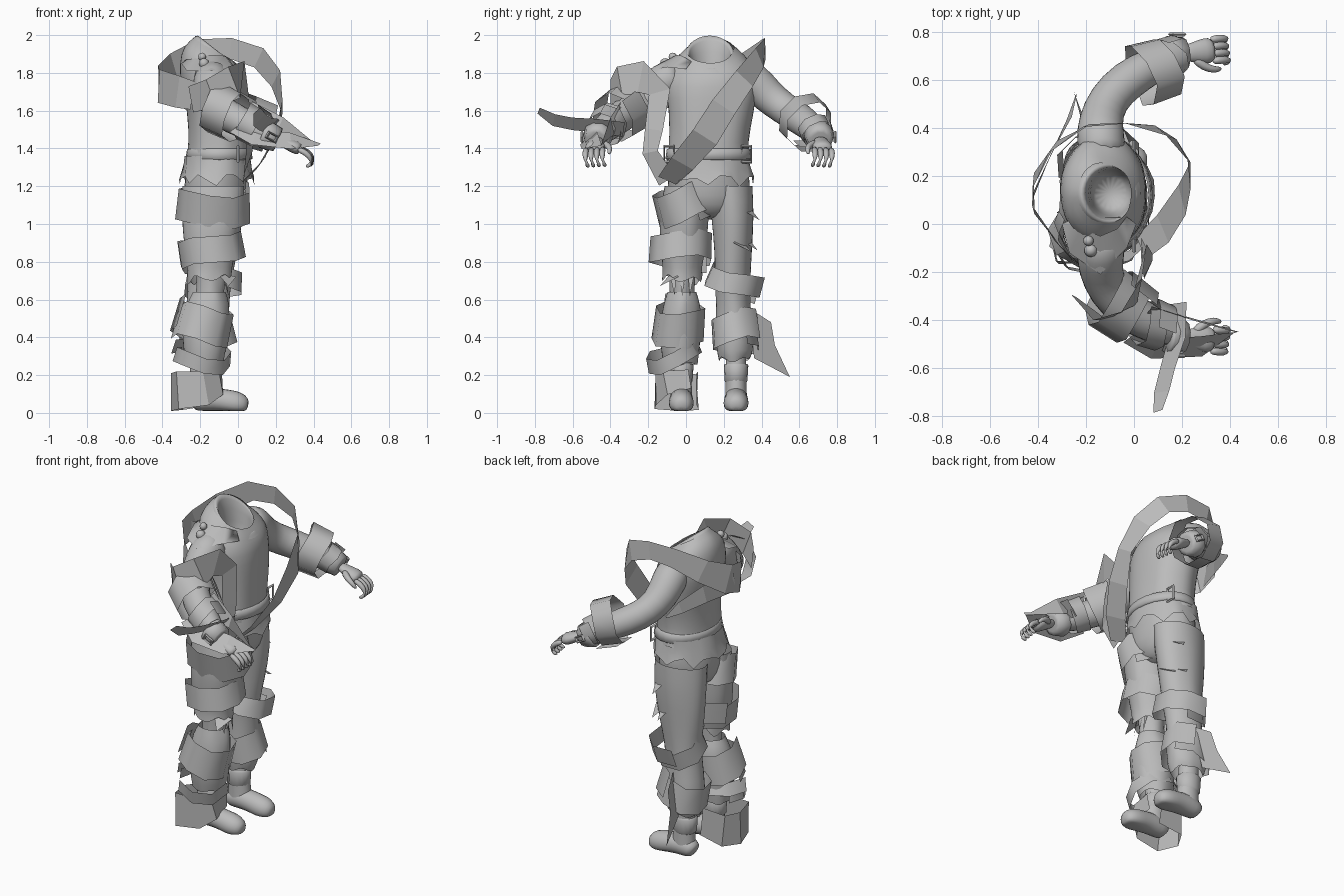
import bpy, bmesh, math, random
from mathutils import Vector, Matrix

if "Cube" in bpy.data.objects:
    bpy.data.objects.remove(bpy.data.objects["Cube"])

random.seed(4)
grey = bpy.data.materials.new("cloth_grey")
grey.diffuse_color = (0.5, 0.5, 0.5, 1)
grey.use_nodes = True
grey.node_tree.nodes["Principled BSDF"].inputs["Base Color"].default_value = grey.diffuse_color


def make(name, bm, smooth=True, subdiv=0):
    bmesh.ops.recalc_face_normals(bm, faces=bm.faces)
    for f in bm.faces:
        f.smooth = smooth
    me = bpy.data.meshes.new(name)
    bm.to_mesh(me)
    bm.free()
    me.materials.append(grey)
    ob = bpy.data.objects.new(name, me)
    bpy.context.collection.objects.link(ob)
    if subdiv:
        mod = ob.modifiers.new("smooth", 'SUBSURF')
        mod.levels = mod.render_levels = subdiv
    return ob


def skin(name, rings, cap=(True, True), subdiv=1, smooth=True):
    """Bridge equal rings of points into one surface."""
    bm = bmesh.new()
    vs = [[bm.verts.new(p) for p in r] for r in rings]
    n = len(vs[0])
    for a, b in zip(vs, vs[1:]):
        for i in range(n):
            bm.faces.new((a[i], a[(i + 1) % n], b[(i + 1) % n], b[i]))
    if cap[0]:
        bm.faces.new(vs[0])
    if cap[1]:
        bm.faces.new(vs[-1])
    return make(name, bm, smooth, subdiv)


def loft(name, rings, n=16, cap=(False, False), subdiv=1, tilt=None, jag=0.0, fold=0.008):
    """Stacked ellipses (x, y, z, rx, ry); jag tears the last ring."""
    out = []
    for k, (x, y, z, rx, ry) in enumerate(rings):
        ring = []
        for i in range(n):
            a = 2 * math.pi * i / n
            f = 1 + random.uniform(-fold, fold) / rx
            dz = (tilt[k] * rx * math.cos(a)) if tilt else 0
            if jag and k == len(rings) - 1:
                dz += random.uniform(0, jag) - (jag if i % 3 == 0 else 0)
            ring.append((x + rx * f * math.cos(a), y + ry * f * math.sin(a), z + dz))
        out.append(ring)
    return skin(name, out, cap, subdiv)


def tube(name, pts, n=10, flat=1.0, floor=None, subdiv=1, cap=(True, True)):
    """Tube through (x, y, z, radius); flat squashes it vertically."""
    p = [Vector(q[:3]) for q in pts]
    rings = []
    for i, q in enumerate(pts):
        t = (p[min(i + 1, len(p) - 1)] - p[max(i - 1, 0)]).normalized()
        side = t.cross(Vector((0, 0, 1)))
        side = side.normalized() if side.length > 0.05 else Vector((0, 1, 0))
        up = side.cross(t)
        ring = []
        for k in range(n):
            a = 2 * math.pi * k / n
            v = p[i] + side * q[3] * math.cos(a) + up * q[3] * flat * math.sin(a)
            if floor is not None:
                v.z = max(v.z, floor)
            ring.append(v)
        rings.append(ring)
    return skin(name, rings, cap, subdiv)


def ribbon(name, pts, axis=(0, 0), across=None, lead=0):
    """Strip through (x, y, z, width), tangent around a vertical axis;
    the first lead points are spread along the across direction instead."""
    bm = bmesh.new()
    p = [Vector(q[:3]) for q in pts]
    rows = []
    for i, q in enumerate(pts):
        t = (p[min(i + 1, len(p) - 1)] - p[max(i - 1, 0)]).normalized()
        rad = Vector((p[i].x - axis[0], p[i].y - axis[1], 0)).normalized()
        w = t.cross(rad).normalized()
        if i < lead:
            u = Vector(across)
            w = (u - t * u.dot(t)).normalized()
        w *= q[3] / 2
        rows.append((bm.verts.new(p[i] + w), bm.verts.new(p[i] - w)))
    for a, b in zip(rows, rows[1:]):
        bm.faces.new((a[0], b[0], b[1], a[1]))
    return make(name, bm, False)


def wrap(name, c, axis, rx, ry, w, start=0, n=8, flare=1.06):
    """Strip wound a bit over one turn around a limb."""
    bm = bmesh.new()
    q = Vector((0, 0, 1)).rotation_difference(Vector(axis))
    rows = []
    for i in range(n + 2):
        a = start + 2 * math.pi * i / n
        g = 1 + 0.1 * i / n
        rise = 0.015 * math.sin(2 * a) + 0.04 * (i / n - 0.5)
        row = []
        for s, f in ((-1, flare), (1, 1)):
            v = Vector((rx * g * f * math.cos(a), ry * g * f * math.sin(a), rise + s * w / 2))
            row.append(bm.verts.new(Vector(c) + q @ v))
        rows.append(row)
    for a, b in zip(rows, rows[1:]):
        bm.faces.new((a[0], b[0], b[1], a[1]))
    return make(name, bm, True)


def flap(name, *pts):
    bm = bmesh.new()
    bm.faces.new([bm.verts.new(p) for p in pts])
    return make(name, bm, False)


def buckle(name, loc, rot, r=0.05):
    bpy.ops.mesh.primitive_torus_add(major_segments=4, minor_segments=4, major_radius=r,
                                     minor_radius=0.008, location=loc, rotation=rot)
    ob = bpy.context.object
    ob.name = name
    ob.data.transform(Matrix.Diagonal((1.3, .8, 1, 1)) @ Matrix.Rotation(math.pi / 4, 4, 'Z'))
    ob.data.materials.append(grey)


# Tunic, torn hem, collar and belt
loft("tunic", [(-.12, .13, 1.92, .115, .125), (-.14, .135, 1.88, .155, .185), (-.14, .14, 1.82, .175, .235),
               (-.13, .135, 1.74, .18, .25), (-.105, .13, 1.6, .165, .23), (-.105, .12, 1.42, .163, .212),
               (-.11, .12, 1.32, .172, .222)], n=20, tilt=[-.6, -.4, -.2, 0, 0, 0, 0])
loft("tunic_hem", [(-.11, .12, 1.36, .168, .218), (-.112, .12, 1.29, .183, .23), (-.114, .117, 1.23, .198, .245)],
     n=24, subdiv=0, jag=.035)
loft("collar", [(-.12, .13, 1.87, .15, .15), (-.105, .125, 1.915, .118, .125), (-.1, .125, 1.915, .105, .112),
                (-.09, .13, 1.8, .09, .095), (-.1, .13, 1.68, .08, .08)], tilt=[-.5, -.8, -.8, -.4, 0], fold=.003,
     cap=(False, True))
loft("belt", [(-.1, .12, 1.40, .16, .214), (-.1, .12, 1.395, .17, .222), (-.1, .12, 1.345, .178, .229),
              (-.1, .12, 1.34, .165, .22)], n=24, subdiv=0, fold=0)
for y in (-.09, .32):
    buckle("belt_buckle", (0, y, 1.37), (0, math.pi / 2, 0), .045)

# Trousers
loft("trouser_seat", [(-.11, .117, 1.3, .165, .215), (-.12, .117, 1.2, .17, .225), (-.125, .117, 1.1, .165, .215),
                      (-.13, .117, 1.02, .1, .12)], cap=(False, True))
loft("right_trouser_leg", [(-.13, .0, 1.2, .17, .12), (-.13, -.01, 1.05, .17, .14), (-.145, -.015, .87, .145, .125),
                           (-.15, -.02, .76, .12, .1), (-.15, -.02, .7, .12, .11)], jag=.06)
loft("left_trouser_leg", [(-.13, .235, 1.2, .17, .12), (-.13, .245, 1.05, .168, .115), (-.14, .25, .85, .143, .1),
                          (-.15, .245, .7, .115, .095), (-.16, .25, .58, .112, .09), (-.17, .26, .42, .125, .105),
                          (-.17, .26, .32, .12, .1), (-.17, .26, .28, .1, .085)], jag=.02)
loft("right_shin_cloth", [(-.15, -.02, .64, .09, .08), (-.16, -.02, .58, .115, .1), (-.17, -.03, .48, .125, .115),
                          (-.18, -.03, .34, .12, .105), (-.18, -.03, .25, .1, .09)], jag=.02)
loft("right_knee", [(-.15, -.02, .85, .08, .08), (-.14, -.02, .7, .075, .065), (-.16, -.025, .55, .07, .065)])

# Boots
for side, y in (("right", -.025), ("left", .265)):
    loft(side + "_boot_cuff", [(-.18, y, .26, .065, .06), (-.18, y, .25, .075, .065), (-.18, y, .17, .07, .06),
                               (-.18, y, .16, .06, .055)], subdiv=0, fold=0)
    loft(side + "_boot_shaft", [(-.18, y, .32, .06, .055), (-.175, y, .17, .065, .055), (-.17, y, .06, .075, .06)], fold=0)
    tube(side + "_boot_foot", [(-.25, y, .05, .035), (-.235, y, .06, .06), (-.16, y, .075, .068), (-.09, y, .065, .066),
                               (-.02, y, .05, .074), (.03, y, .04, .06), (.055, y, .035, .03)], floor=.01)

# Sleeves, cuffs and hands, mirrored about the body's middle
MID = .12
arm = [(-.13, .14, 1.8, .1), (-.14, .24, 1.76, .105), (-.14, .31, 1.68, .097), (-.11, .4, 1.61, .088),
       (-.03, .48, 1.56, .088), (.08, .545, 1.51, .08), (.2, .59, 1.45, .05)]
for side, s in (("right", -1), ("left", 1)):
    path = [(x, MID + s * y, z, r) for x, y, z, r in arm]
    tube(side + "_sleeve", path, n=12)
    w = Vector(path[-1][:3])
    d = Vector((.13, s * .015, -.055)).normalized()
    across = (Vector((-d.y * s, d.x * s, -.045))).normalized()
    a, b = w - d * .07, w + d * .01
    tube(side + "_cuff", [(*a, .075), (*(a + d * .01), .08), (*b, .068), (*(b + d * .005), .045)], subdiv=0)
    buckle(side + "_cuff_buckle", w + Vector((-.02, s * .08, .01)), (math.pi / 2, .5, 0), .028)
    palm = [w, w + d * .05, w + d * .1, w + d * .15]
    tube(side + "_palm", [(*q, r) for q, r in zip(palm, (.036, .042, .058, .056))], flat=.65)
    for i in range(4):
        k = palm[3] + across * (i - 1.5) * .03
        down = Vector((-.1, -.25 * s, -1))
        pts = [k - d * .02, k + d * .03, k + d * .065 + down * .02, k + d * .065 + down * .05, k + d * .035 + down * .075]
        tube(side + "_finger", [(*q, r) for q, r in zip(pts, (.019, .019, .017, .016, .01))], n=6)
    pts = [w + d * .05 - across * .02, w + d * .09 - across * .065, w + d * .14 - across * .085,
           w + d * .17 - across * .08 + Vector((0, 0, -.02))]
    tube(side + "_thumb", [(*q, r) for q, r in zip(pts, (.026, .021, .018, .01))], n=6)

# Shoulder flap and pendant beads
skin("shoulder_flap", [[(-.3, -.0, 1.85), (-.27, -.12, 1.81), (-.14, -.21, 1.81), (-.03, -.1, 1.83), (.01, .0, 1.82)],
                       [(-.24, .03, 1.9), (-.22, -.02, 1.89), (-.14, -.05, 1.895), (-.07, -.02, 1.89), (-.03, .03, 1.86)]],
     cap=(False, False), subdiv=0)
for x, y, z, r in ((-.18, -.11, 1.85, .028), (-.19, -.07, 1.885, .022), (-.17, -.05, 1.86, .02)):
    bm = bmesh.new()
    bmesh.ops.create_uvsphere(bm, u_segments=10, v_segments=6, radius=r)
    bmesh.ops.translate(bm, verts=bm.verts, vec=(x, y, z))
    make("bead", bm)

# Long sash over the shoulder, with its branches
ribbon("sash", [(.03, -.1, 1.23, .11), (.12, -.02, 1.32, .14), (.2, .1, 1.46, .15), (.235, .2, 1.62, .14),
                (.2, .31, 1.77, .13), (.11, .39, 1.88, .12), (-.04, .42, 1.93, .11), (-.2, .41, 1.92, .12),
                (-.34, .32, 1.84, .14), (-.42, .18, 1.76, .17), (-.42, .06, 1.73, .18), (-.32, -.08, 1.7, .17),
                (-.24, -.16, 1.68, .15)], (-.1, .15), (0, 1, 0), 4)
ribbon("shoulder_strip", [(-.25, -.3, 1.66, .14), (-.14, -.4, 1.69, .16), (-.02, -.35, 1.75, .18), (.02, -.24, 1.78, .17),
                          (.04, -.14, 1.7, .12), (.06, -.17, 1.5, .1), (.06, -.19, 1.38, .09), (.03, -.1, 1.23, .1)],
       (-.14, -.1))
ribbon("back_tail", [(-.42, .12, 1.72, .12), (-.34, .3, 1.69, .11), (-.27, .44, 1.64, .07), (-.24, .54, 1.61, .01)], (-.1, .15))

# Wrist tails
ribbon("wrist_tail", [(.18, -.33, 1.5, .11), (.18, -.47, 1.52, .1), (.14, -.6, 1.53, .09), (.115, -.7, 1.55, .09),
                      (.1, -.78, 1.6, .05)], across=(.7, .1, .7), lead=9)
ribbon("wrist_loop", [(.0, -.46, 1.52, .13), (.09, -.52, 1.46, .12), (.28, -.51, 1.44, .12), (.43, -.45, 1.42, .02),
                      (.22, -.39, 1.52, .1), (.05, -.38, 1.6, .13)], (.18, -.47), (0, .7, .7), 4)

# Wound strips on the arms
wrap("right_upper_arm_wrap", (-.06, -.34, 1.59), (.7, -.5, -.35), .13, .125, .15, 1)
wrap("right_forearm_wrap", (.08, -.42, 1.52), (.8, -.3, -.45), .095, .095, .09, 2)
wrap("left_forearm_wrap", (.08, .64, 1.54), (1, .3, -.35), .13, .125, .13, 0)
wrap("left_cuff_wrap", (.15, .69, 1.49), (.8, .3, -.5), .08, .08, .07, 2)

# Wound strips on the legs
wrap("right_thigh_wrap_high", (-.13, -.01, 1.1), (.05, -.3, 1), .18, .14, .17, .4, 9)
wrap("right_thigh_wrap_low", (-.145, -.03, .86), (-.17, .05, 1), .165, .155, .14, 2, 9, 1.02)
wrap("right_calf_wrap", (-.185, -.04, .47), (.25, .1, 1), .14, .125, .18, 3)
wrap("right_shin_wrap", (-.19, -.07, .3), (.2, -.3, 1), .14, .135, .08, 2.5)
ribbon("right_boot_wrap", [(-.15, .06, .13, .18), (-.3, .06, .11, .19), (-.355, -.03, .11, .2), (-.32, -.16, .12, .2),
                           (-.17, -.16, .13, .18), (-.09, -.11, .16, .13), (-.09, .02, .18, .1)], (-.18, -.03))
wrap("left_thigh_wrap", (-.13, .255, .69), (.12, .35, 1), .145, .14, .11, 1.2)
wrap("left_calf_wrap", (-.17, .26, .42), (-.2, -.1, 1), .14, .115, .16, .5)
flap("left_calf_tail", (-.15, .34, .55), (-.19, .45, .48), (-.22, .47, .36), (-.25, .55, .19), (-.2, .36, .29))

# Torn cloth points
for i, (x, y, z, l) in enumerate(((-.05, .34, 1.08, .06), (-.08, .33, .92, .06), (-.02, .3, .9, .05), (-.06, -.09, .72, .05))):
    s = 1 if y > .1 else -1
    flap("torn_point", (x - .06, y - .02 * s, z + .03), (x + .05, y - .05 * s, z), (x + .01, y + s * .05, z - l))
for i in range(3):
    flap("knee_shred", (-.09 + .01 * i, -.09 + .05 * i, .75), (-.07, -.05 + .05 * i, .76), (-.05, -.06 + .04 * i, .62))
